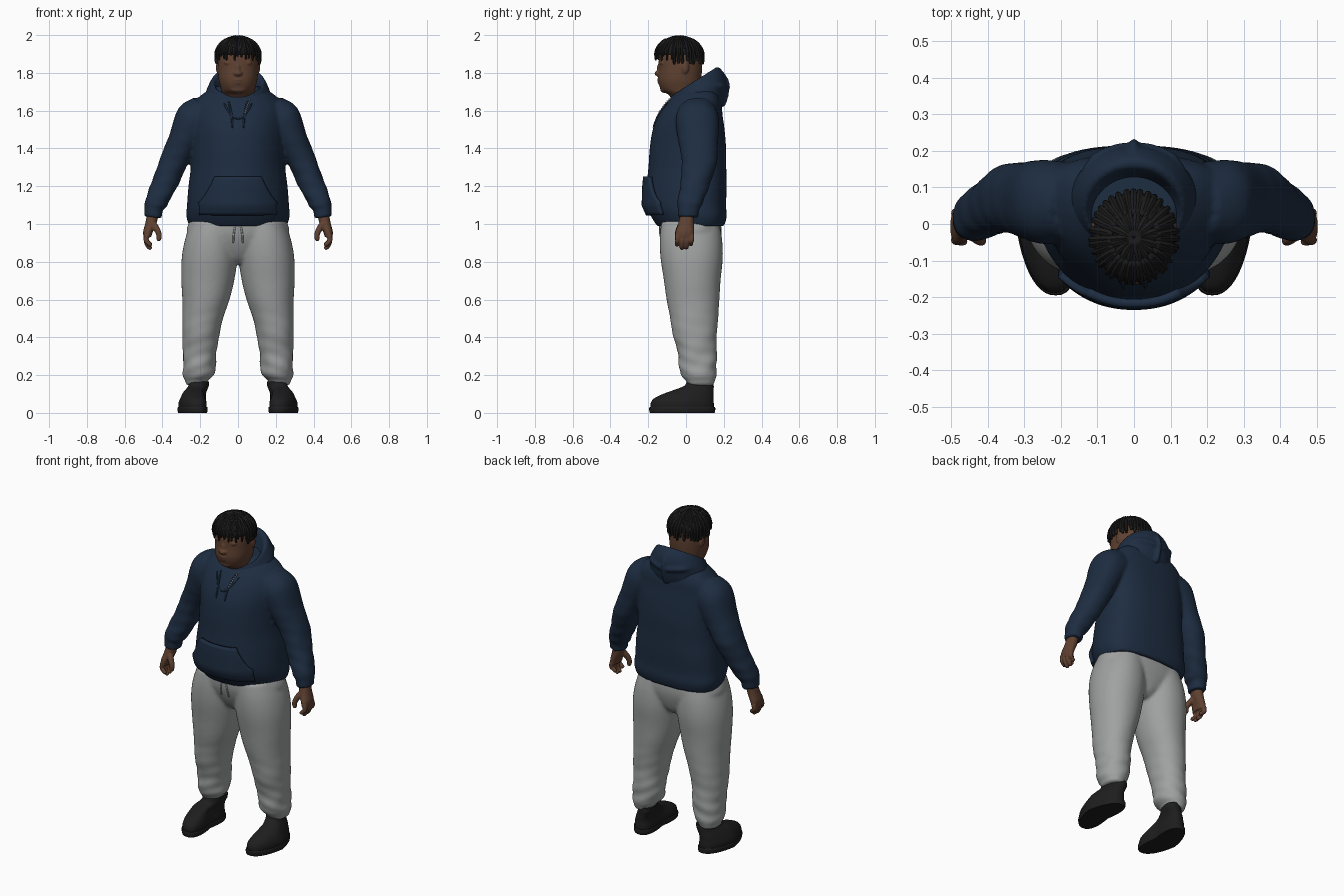
import bpy, bmesh, math, random
from mathutils import Vector, Matrix

random.seed(4)
if "Cube" in bpy.data.objects:
    bpy.data.objects.remove(bpy.data.objects["Cube"])


def material(name, color):
    m = bpy.data.materials.new(name)
    m.use_nodes = True
    m.diffuse_color = (*color, 1)
    bsdf = m.node_tree.nodes["Principled BSDF"]
    bsdf.inputs["Base Color"].default_value = (*color, 1)
    bsdf.inputs["Roughness"].default_value = 0.9
    return m


NAVY = material("navy fleece", (0.0125, 0.026, 0.053))
GREY = material("grey fleece", (0.35, 0.36, 0.36))
SKIN = material("brown skin", (0.115, 0.053, 0.03))
HAIR = material("black hair", (0.011, 0.011, 0.011))
SHOE = material("black leather", (0.013, 0.013, 0.013))
SILVER = material("silver", (0.5, 0.5, 0.5))
BODY_POWER, BODY_SKEW = 2.2, 0.26


def bridge(bm, rings):
    n = len(rings[0])
    for a, b in zip(rings, rings[1:]):
        for i in range(n):
            bm.faces.new((a[i], a[(i + 1) % n], b[(i + 1) % n], b[i]))
    bm.faces.new(rings[0][::-1])
    bm.faces.new(rings[-1])


def spline(rows, steps):
    """Smoothly resample a list of equal-length tuples."""
    out = []
    for i in range(len(rows) - 1):
        quad = [rows[max(i - 1, 0)], rows[i], rows[i + 1], rows[min(i + 2, len(rows) - 1)]]
        for s in range(steps):
            t = s / steps
            out.append([b + 0.5 * t * (c - a + t * (2 * a - 5 * b + 4 * c - d + t * (3 * (b - c) + d - a)))
                        for a, b, c, d in zip(*quad)])
    return out + [list(rows[-1])]


def loft(bm, rows, side=1, n=40, steps=6, power=2.2, skew=0):
    """Rows hold x, y, z, rx, ry, then optional pitch, roll, fold depth; skew moves the widest line back."""
    rings = []
    for x, y, z, rx, ry, pitch, roll, fold in spline([tuple(r) + (0,) * (8 - len(r)) for r in rows], steps):
        ring = []
        for i in range(n):
            a = math.tau * i / n
            c, s = math.cos(a), math.sin(a)
            k = 1 + fold * (math.sin(z * 85 + 3 * c + 2 * s) + math.sin(z * 37 - 4 * s + c)) / 2
            u = math.copysign(abs(c) ** (2 / power), c) * rx * k
            q = math.copysign(abs(s) ** (2 / power), s)
            v = (q + skew * (1 - q * q)) * ry * k
            p = Vector((x + u * math.cos(roll), y + v * math.cos(pitch),
                        z + u * math.sin(roll) + v * math.sin(pitch)))
            ring.append(bm.verts.new((p.x * side, p.y, p.z)))
        rings.append(ring)
    bridge(bm, rings)


def tube(bm, pts, r0, r1, ref=(1, 0, 0), n=8, steps=3):
    pts = [Vector(p) for p in spline(pts, steps)]
    rings = []
    for i, p in enumerate(pts):
        d = (pts[min(i + 1, len(pts) - 1)] - pts[max(i - 1, 0)]).normalized()
        u = d.cross(Vector(ref)).normalized()
        w = d.cross(u)
        t = i / (len(pts) - 1)
        r = (r0 + (r1 - r0) * t) * (0.6 if i in (0, len(pts) - 1) else 1)
        rings.append([bm.verts.new(p + r * (u * math.cos(math.tau * k / n) + w * math.sin(math.tau * k / n)))
                      for k in range(n)])
    bridge(bm, rings)


def ball(bm, loc, size):
    bmesh.ops.create_uvsphere(bm, u_segments=20, v_segments=12, radius=1,
                              matrix=Matrix.Translation(loc) @ Matrix.Diagonal((*size, 1)))


def finish(name, bm, mat, voxel=0, smooth=4):
    bmesh.ops.recalc_face_normals(bm, faces=bm.faces)
    me = bpy.data.meshes.new(name)
    bm.to_mesh(me)
    bm.free()
    me.materials.append(mat)
    ob = bpy.data.objects.new(name, me)
    bpy.context.collection.objects.link(ob)
    bpy.ops.object.select_all(action="DESELECT")
    ob.select_set(True)
    bpy.context.view_layer.objects.active = ob
    bpy.ops.object.shade_smooth_by_angle(angle=math.radians(50))
    if voxel:
        r = ob.modifiers.new("blend", "REMESH")
        r.mode, r.voxel_size, r.use_smooth_shade = "VOXEL", voxel, True
        s = ob.modifiers.new("soften", "SMOOTH")
        s.factor, s.iterations = 0.5, smooth
    return ob


# Hoodie body and sleeves, blended into one garment
TORSO = [(0, .025, .99, .258, .178), (0, .015, 1.04, .273, .2), (0, 0, 1.1, .27, .212),
         (0, .003, 1.2, .262, .212), (0, .007, 1.3, .25, .206), (0, .01, 1.4, .247, .202),
         (0, .014, 1.5, .25, .19), (0, .025, 1.58, .25, .168), (0, .042, 1.64, .235, .146),
         (0, .055, 1.69, .185, .118), (0, .055, 1.73, .115, .085)]
SLEEVE = [(.17, .06, 1.575, .113, .105, 0, 1), (.24, .06, 1.54, .105, .115, 0, .8),
          (.288, .065, 1.44, .083, .105, 0, .5, .01), (.345, .07, 1.32, .073, .092, 0, .4, .025),
          (.385, .05, 1.22, .068, .08, 0, .35, .035), (.42, .03, 1.145, .062, .07, 0, .3, .05),
          (.435, .02, 1.105, .06, .067, 0, .2, .04), (.446, .015, 1.08, .049, .057, 0, .15),
          (.45, .01, 1.035, .046, .054, 0, .1)]
bm = bmesh.new()
loft(bm, TORSO, n=56, power=BODY_POWER, skew=BODY_SKEW)
for side in (1, -1):
    loft(bm, SLEEVE, side)
finish("hoodie", bm, NAVY, voxel=.009)


def front_y(x, z):
    """Depth of the hoodie's front surface."""
    for a, b in zip(TORSO, TORSO[1:]):
        if a[2] <= z <= b[2]:
            t = (z - a[2]) / (b[2] - a[2])
            y, rx, ry = (a[k] + (b[k] - a[k]) * t for k in (1, 3, 4))
            q = max(0, 1 - abs(x / rx) ** BODY_POWER) ** (1 / BODY_POWER)
            return y + ry * (BODY_SKEW * (1 - q * q) - q)


# Front pocket follows the belly
bm = bmesh.new()
grid = []
for j in range(13):
    z = 1.05 + .2 * j / 12
    half = .2 if z < 1.12 else .2 - .08 * ((z - 1.12) / .13) ** .7
    grid.append([bm.verts.new((half * u / 12, front_y(half * u / 12, z) - .012, z)) for u in range(-12, 13)])
for a, b in zip(grid, grid[1:]):
    for i in range(24):
        bm.faces.new((a[i], a[i + 1], b[i + 1], b[i]))
pocket = finish("front_pocket", bm, NAVY)
thick = pocket.modifiers.new("thickness", "SOLIDIFY")
thick.thickness, thick.offset = .022, 0

# Lowered hood around the neck
bm = bmesh.new()
loft(bm, [(0, .05, 1.57, .18, .13, .2), (0, .05, 1.63, .18, .163, .3), (0, .06, 1.69, .172, .166, .42),
          (0, .052, 1.738, .15, .157, .52), (0, .042, 1.757, .135, .142, .55), (0, .036, 1.735, .12, .126, .55),
          (0, .03, 1.65, .09, .09, .3)], n=48, power=2)
tube(bm, [(0, .175, 1.82), (0, .218, 1.76), (0, .218, 1.7), (0, .195, 1.62)], .008, .014)
for side in (1, -1):
    tube(bm, [(side * .148, .09, 1.725), (side * .105, .18, 1.73), (0, .214, 1.715)], .014, .018, (0, 0, 1))
finish("hood", bm, NAVY, voxel=.008, smooth=5)

# Neck placket, drawstrings and fine chain, all lying on the chest
bm = bmesh.new()
for side in (1, -1):
    for points in (((.075, 1.64), (.035, 1.575), (0, 1.555)), ((.05, 1.65), (.034, 1.58), (.03, 1.51))):
        tube(bm, [(side * x, front_y(x, z) - .003, z) for x, z in points], .005, .005)
finish("hood_drawstrings", bm, NAVY)
bm = bmesh.new()
for i in range(8):
    x, z = .062 - .0035 * i, 1.66 - .01 * i
    ball(bm, (x, front_y(x, z) - .007, z), (.004, .005, .005))
finish("silver_cord_tip", bm, SILVER)

# Sweatpants: pelvis and legs blended together
LEG = [(.125, .022, 1.01, .122, .153), (.14, .026, .92, .14, .165), (.15, .03, .82, .148, .165),
       (.16, .033, .7, .14, .15), (.17, .037, .6, .125, .14), (.187, .043, .5, .108, .127, 0, 0, .01),
       (.198, .048, .4, .097, .115, 0, 0, .02), (.203, .062, .3, .088, .101, 0, 0, .05),
       (.206, .064, .225, .086, .1, 0, 0, .06), (.214, .07, .19, .076, .092, 0, 0, .04),
       (.22, .077, .17, .06, .076), (.22, .077, .145, .056, .072)]
bm = bmesh.new()
loft(bm, [(0, .02, 1.03, .25, .163), (0, .025, .95, .27, .163), (0, .03, .88, .18, .145),
          (0, .035, .82, .08, .115), (0, .035, .79, .04, .08)], skew=.1)
for side in (1, -1):
    loft(bm, LEG, side, power=2.1)
finish("sweatpants", bm, GREY, voxel=.009, smooth=10)
bm = bmesh.new()
for side in (1, -1):
    tube(bm, [(side * .012, -.138, 1.0), (side * .022, -.137, .95), (side * .025, -.125, .9)], .005, .005)
finish("waist_drawstrings", bm, GREY)

# Shoes, toes turned out
UPPER = [(.245, -.02, .02, .069, .167), (.245, -.02, .05, .07, .167), (.244, -.013, .075, .064, .158),
         (.24, .012, .1, .057, .134), (.232, .042, .122, .053, .104), (.225, .068, .142, .051, .079),
         (.222, .074, .165, .05, .07)]
SOLE = [(.245, -.02, z, r, r + .1) for z, r in ((0, .071), (.008, .074), (.024, .075), (.032, .072))]
for name, rows in (("shoe_uppers", UPPER), ("shoe_soles", SOLE)):
    bm = bmesh.new()
    for side in (1, -1):
        loft(bm, rows, side, power=2.4, steps=4)
        if name == "shoe_uppers":
            for k in range(4):
                y, z = -.01 - .026 * k, .126 - .012 * k
                tube(bm, [(side * .2, y, z - .022), (side * .24, y - .015, z), (side * .28, y, z - .022)],
                     .006, .006, (0, 1, 0))
    for v in bm.verts:
        v.co.x -= math.copysign(.18 * (v.co.y + .02), v.co.x)
    finish(name, bm, SHOE)

# Hands with curled fingers and thumb
bm = bmesh.new()
for side in (1, -1):
    loft(bm, [(.451, .006, 1.05, .031, .036), (.462, 0, 1.0, .03, .042), (.476, -.006, .96, .026, .049),
              (.48, -.008, .93, .02, .048)], side, n=24, steps=4)
    for y, tip in ((-.044, .885), (-.019, .868), (.006, .87), (.03, .888)):
        tube(bm, [(side * .481, y, .95), (side * .487, y, .915), (side * .476, y - .003, tip + .015),
                  (side * .458, y - .004, tip)], .015, .011, (0, 1, 0), 10)
    tube(bm, [(side * .452, -.02, 1.005), (side * .426, -.04, .965), (side * .417, -.046, .935),
              (side * .422, -.046, .91)], .019, .012, (0, 1, 0), 10)
finish("hands", bm, SKIN, voxel=.004, smooth=4)

# Head, neck, ears and facial forms
bm = bmesh.new()
loft(bm, [(0, .03, 1.6, .085, .085), (0, .013, 1.675, .088, .097), (0, -.027, 1.71, .089, .103),
          (0, -.034, 1.76, .102, .114), (0, -.03, 1.82, .106, .115), (0, -.03, 1.88, .105, .113),
          (0, -.03, 1.94, .085, .095), (0, -.03, 1.965, .05, .06)], power=2.15)
ball(bm, (0, -.145, 1.797), (.024, .022, .015))
ball(bm, (0, -.142, 1.82), (.012, .013, .03))
ball(bm, (0, -.138, 1.763), (.03, .016, .008))
ball(bm, (0, -.135, 1.749), (.027, .016, .009))
ball(bm, (0, -.115, 1.714), (.045, .022, .02))
for side in (1, -1):
    ball(bm, (side * .038, -.127, 1.853), (.036, .012, .01))
    ball(bm, (side * .107, -.005, 1.828), (.01, .02, .032))
finish("head", bm, SKIN, voxel=.005, smooth=5)

# Hair: cap plus chunky hanging locks, parted over the forehead
bm = bmesh.new()
loft(bm, [(0, -.036, 1.895, .111, .121), (0, -.036, 1.92, .112, .122), (0, -.036, 1.955, .093, .103),
          (0, -.036, 1.983, .045, .05)], n=32, power=2)
for layer, (count, start) in enumerate(((36, .5), (18, .02))):
    for i in range(count):
        a = math.tau * (i + random.uniform(-.25, .25)) / count
        c, s = math.cos(a), math.sin(a)
        end = 1.15 if layer else 1.45
        size = random.uniform(.012, .014)
        pts = []
        for k in range(5):
            f = start + (end - start) * k / 4
            pts.append((.117 * math.sin(f) * c, -.037 + .126 * math.sin(f) * s, 1.888 + .099 * math.cos(f)))
        if not layer:
            low = 1.872 if s < -.3 else 1.847
            pts.append((.115 * c, -.037 + .125 * s, low + random.uniform(-.008, .022)))
        tube(bm, pts, size, .005 if s < -.3 else .009, (-s, c, 0), 7)
finish("hair", bm, HAIR)
